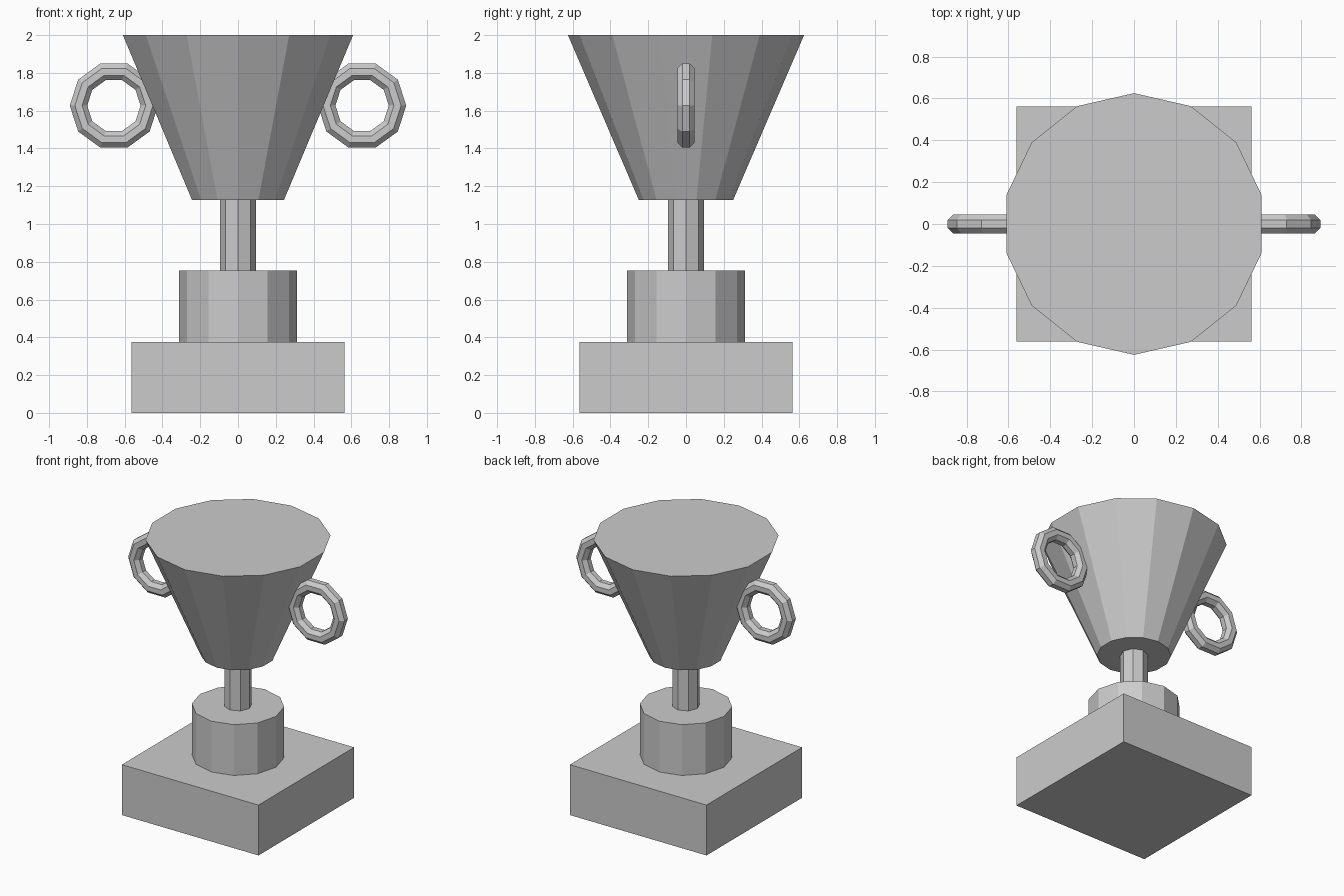
import bpy, bmesh
from math import sin, cos, tau

if "Cube" in bpy.data.objects:
    bpy.data.objects.remove(bpy.data.objects["Cube"])


def make_object(name, verts, faces):
    mesh = bpy.data.meshes.new(name)
    mesh.from_pydata(verts, [], faces)
    bm = bmesh.new()
    bm.from_mesh(mesh)
    bmesh.ops.recalc_face_normals(bm, faces=bm.faces)
    bm.to_mesh(mesh)
    bm.free()
    obj = bpy.data.objects.new(name, mesh)
    bpy.context.collection.objects.link(obj)
    return obj


def frustum(name, sides, r0, r1, z0, z1):
    """Capped low-poly cylinder or cone, first corner on +y."""
    verts = [(r * sin(tau * i / sides), r * cos(tau * i / sides), z)
             for r, z in ((r0, z0), (r1, z1)) for i in range(sides)]
    faces = [(i, (i + 1) % sides, sides + (i + 1) % sides, sides + i)
             for i in range(sides)]
    faces += [tuple(range(sides)), tuple(range(sides, 2 * sides))]
    return make_object(name, verts, faces)


def ring(name, cx, cz, major, minor, n=10, m=8):
    """Upright ring in the xz plane with an octagonal section, flat side out."""
    verts = []
    for i in range(n):
        a = tau * i / n
        for j in range(m):
            b = tau * (j + 0.5) / m
            r = major + minor * cos(b)
            verts.append((cx + r * cos(a), minor * sin(b), cz + r * sin(a)))
    faces = [(i * m + j, i * m + (j + 1) % m,
              (i + 1) % n * m + (j + 1) % m, (i + 1) % n * m + j)
             for i in range(n) for j in range(m)]
    return make_object(name, verts, faces)


# Square base
bpy.ops.mesh.primitive_cube_add(size=1, location=(0, 0, 0.1875))
base = bpy.context.object
base.name = "base"
base.scale = (1.125, 1.125, 0.375)

# Drum, stem and solid cup
frustum("drum", 12, 0.3125, 0.3125, 0.375, 0.753)
frustum("stem", 8, 0.094, 0.094, 0.753, 1.128)
frustum("cup", 14, 0.25, 0.625, 1.128, 2.0)

# Ring handles on both sides
for side, label in ((-1, "left"), (1, "right")):
    ring(label + "_handle", side * 0.657, 1.627, 0.1875, 0.05)
